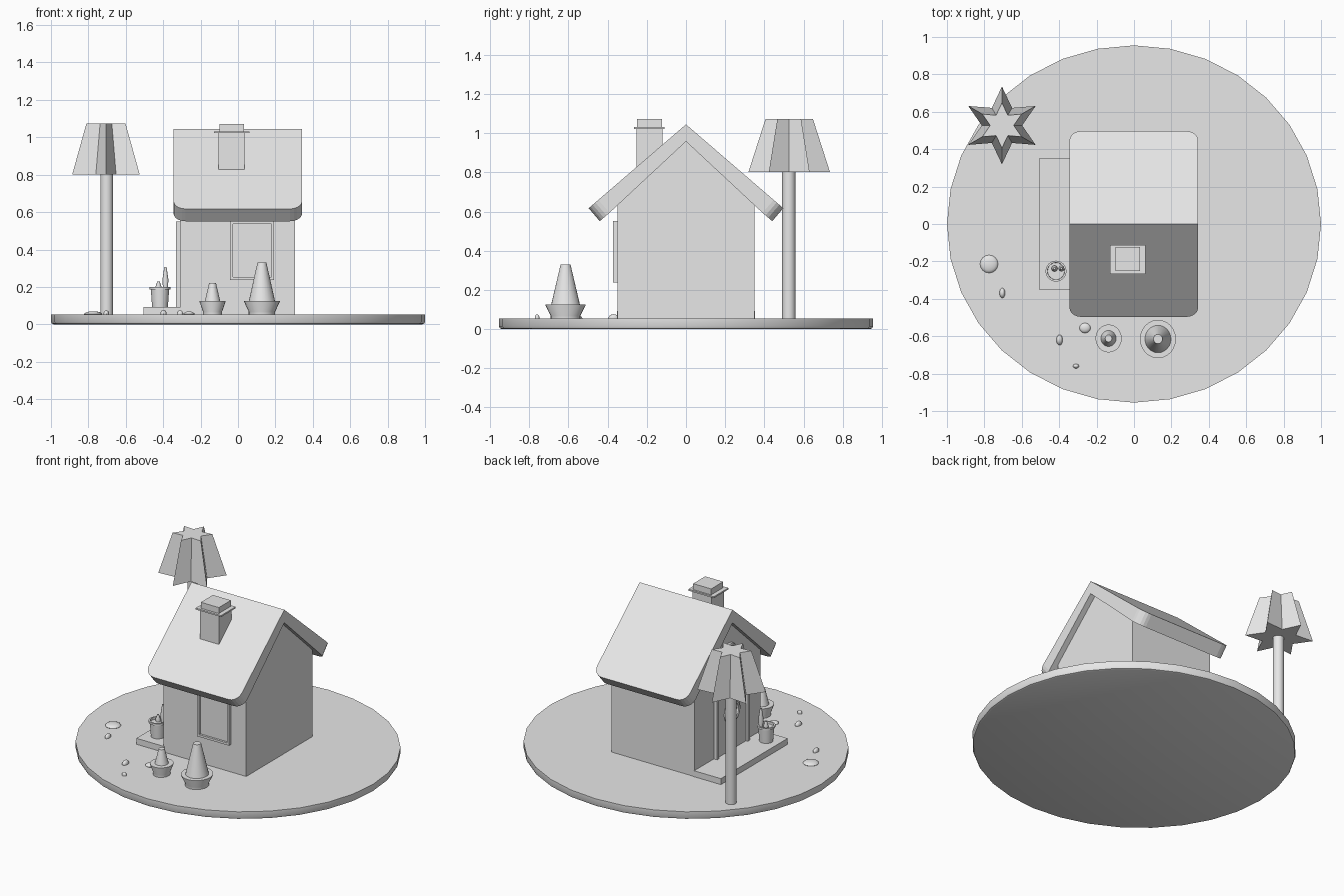
import bpy, bmesh, math
from mathutils import Matrix, Vector

if "Cube" in bpy.data.objects:
    bpy.data.objects.remove(bpy.data.objects["Cube"])

grey = bpy.data.materials.new("plain_grey")
grey.diffuse_color = (0.8, 0.8, 0.8, 1)
grey.use_nodes = True
grey.node_tree.nodes["Principled BSDF"].inputs["Base Color"].default_value = grey.diffuse_color


def finish(name, bm, smooth=False):
    bmesh.ops.recalc_face_normals(bm, faces=bm.faces[:])
    me = bpy.data.meshes.new(name)
    bm.to_mesh(me)
    bm.free()
    me.materials.append(grey)
    ob = bpy.data.objects.new(name, me)
    bpy.context.collection.objects.link(ob)
    if smooth:
        bpy.ops.object.select_all(action='DESELECT')
        bpy.context.view_layer.objects.active = ob
        ob.select_set(True)
        bpy.ops.object.shade_smooth_by_angle(angle=math.radians(35))
    return ob


def box(name, x0, x1, y0, y1, z0, z1):
    bm = bmesh.new()
    m = Matrix.LocRotScale(Vector(((x0+x1)/2, (y0+y1)/2, (z0+z1)/2)), None,
                           Vector((x1-x0, y1-y0, z1-z0)))
    bmesh.ops.create_cube(bm, size=1, matrix=m)
    return finish(name, bm)


def lathe(name, profile, loc, n=24, sy=1.0, rot=None, star=1.0, phase=0.0):
    """Stack of rings (radius, height), capped; star shrinks every other vertex."""
    bm = bmesh.new()
    rings = []
    for r, z in profile:
        ring = []
        for i in range(n):
            a = 2 * math.pi * i / n + phase
            k = r * (star if i % 2 else 1)
            ring.append(bm.verts.new((k * math.cos(a), k * math.sin(a) * sy, z)))
        rings.append(ring)
    for a, b in zip(rings, rings[1:]):
        for i in range(n):
            j = (i + 1) % n
            bm.faces.new((a[i], a[j], b[j], b[i]))
    bm.faces.new(rings[0][::-1])
    bm.faces.new(rings[-1])
    m = Matrix.Translation(loc) @ (rot or Matrix())
    bmesh.ops.transform(bm, matrix=m, verts=bm.verts[:])
    return finish(name, bm, star == 1.0)


def ring(name, loc, major, minor, rot):
    """Round trim."""
    bm = bmesh.new()
    n, k = 24, 8
    v = [[bm.verts.new(((major + minor*math.cos(b)) * math.cos(a),
                        (major + minor*math.cos(b)) * math.sin(a),
                        minor * math.sin(b)))
          for b in [2*math.pi*q/k for q in range(k)]]
         for a in [2*math.pi*p/n for p in range(n)]]
    for p in range(n):
        for q in range(k):
            P, Q = (p+1) % n, (q+1) % k
            bm.faces.new((v[p][q], v[P][q], v[P][Q], v[p][Q]))
    bmesh.ops.transform(bm, matrix=Matrix.Translation(loc) @ rot, verts=bm.verts[:])
    return finish(name, bm, True)


# Ground disc
lathe("ground_disc", [(0.985, 0), (0.995, 0.004), (1, 0.014), (1, 0.053)],
      (0, 0, 0), n=32, sy=0.955)

# House walls: gabled prism
bm = bmesh.new()
prof = [(-0.35, 0.04), (0.35, 0.04), (0.35, 0.68), (0, 0.99), (-0.35, 0.68)]
ends = [[bm.verts.new((x, y, z)) for y, z in prof] for x in (-0.308, 0.306)]
bm.faces.new(ends[0])
bm.faces.new(ends[1])
for i in range(5):
    j = (i + 1) % 5
    bm.faces.new((ends[0][i], ends[0][j], ends[1][j], ends[1][i]))
finish("house_walls", bm)

# Roof: bent sheet with rounded eave corners, thickened inward
bm = bmesh.new()
rows = [[bm.verts.new((x, y, z)) for x in (-0.345, 0.343)]
        for y, z in ((-0.497, 0.617), (0, 1.045), (0.497, 0.617))]
for a, b in zip(rows, rows[1:]):
    bm.faces.new((a[0], a[1], b[1], b[0]))
bmesh.ops.bevel(bm, geom=rows[0] + rows[2], offset=0.065, segments=5,
                profile=0.5, affect='VERTICES')
roof = finish("roof", bm)
if roof.data.polygons[0].normal.z < 0:
    roof.data.flip_normals()
mod = roof.modifiers.new("thickness", 'SOLIDIFY')
mod.thickness = 0.087
mod.offset = -1

# Chimney
box("chimney_stack", -0.104, 0.036, -0.253, -0.12, 0.75, 1.03)
box("chimney_cap", -0.128, 0.061, -0.266, -0.111, 1.022, 1.032)
box("chimney_top", -0.1, 0.033, -0.25, -0.123, 1.03, 1.072)

# Front window
x0, x1, z0, z1, w = -0.043, 0.193, 0.238, 0.552, 0.015
box("window_pane", x0+0.005, x1-0.005, -0.359, -0.34, z0+0.005, z1-0.005)
for i, x in enumerate((x0, x1 - w)):
    box(f"window_side_{i}", x, x + w, -0.373, -0.34, z0, z1)
for i, z in enumerate((z0, z1 - w)):
    box(f"window_rail_{i}", x0 + w, x1 - w, -0.373, -0.34, z, z + w)

# Porch and door on the left side
box("porch", -0.505, -0.3, -0.353, 0.353, 0.04, 0.093)
box("door", -0.318, -0.3, -0.19, 0.135, 0.09, 0.54)
for i, y in enumerate((-0.2, 0.125)):
    box(f"door_jamb_{i}", -0.332, -0.3, y, y + 0.02, 0.09, 0.55)
box("door_lintel", -0.332, -0.3, -0.18, 0.125, 0.53, 0.55)
side = Matrix.Rotation(-math.pi / 2, 4, 'Y')
ring("door_ring", (-0.318, -0.03, 0.35), 0.067, 0.014, side)
lathe("attic_window", [(0.06, 0), (0.06, 0.012)], (-0.305, -0.01, 0.735), rot=side)
ring("attic_window_trim", (-0.312, -0.01, 0.735), 0.062, 0.014, side)

# Tree with a six-pointed star crown
lathe("tree_trunk", [(0.034, 0.04), (0.034, 0.85)], (-0.702, 0.525, 0), n=16)
lathe("tree_crown", [(0.208, 0.802), (0.121, 1.073)], (-0.706, 0.527, 0),
      n=12, star=0.52, phase=math.pi / 2)

# Cone shrubs in flared pots
for name, x, y, rb, rr, rc, rt, h in (
        ("large", 0.128, -0.615, 0.071, 0.096, 0.071, 0.024, 0.33),
        ("small", -0.136, -0.612, 0.051, 0.07, 0.042, 0.018, 0.222)):
    lathe(name + "_shrub_pot", [(rb, 0.05), (rb, 0.068), (rr, 0.122), (rr, 0.126)],
          (x, y, 0), sy=1.07)
    lathe(name + "_shrub_cone", [(rc, 0.12), (rt, h)], (x, y, 0), sy=1.05)

# Potted plant on the porch
lathe("plant_pot", [(0.042, 0.09), (0.049, 0.187), (0.056, 0.187), (0.056, 0.2),
                    (0.046, 0.2), (0.045, 0.185)], (-0.417, -0.252, 0))
for i, (x, h) in enumerate(((-0.388, 0.307), (-0.425, 0.23))):
    lathe(f"plant_stem_{i}", [(0.012, 0.17), (0.016, (0.17 + h) / 2), (0.006, h)],
          (x, -0.238, 0), n=12)

# Flat stones
for i, (x, y, rx, ry, h) in enumerate((
        (-0.775, -0.214, 0.048, 0.048, 0.015), (-0.704, -0.369, 0.015, 0.027, 0.021),
        (-0.262, -0.556, 0.03, 0.027, 0.014), (-0.398, -0.62, 0.017, 0.028, 0.023),
        (-0.31, -0.76, 0.016, 0.012, 0.02))):
    bm = bmesh.new()
    bmesh.ops.create_uvsphere(bm, u_segments=16, v_segments=8, radius=1,
                              matrix=Matrix.LocRotScale(Vector((x, y, 0.055)), None,
                                                        Vector((rx, ry, h))))
    finish(f"stone_{i}", bm, True)
